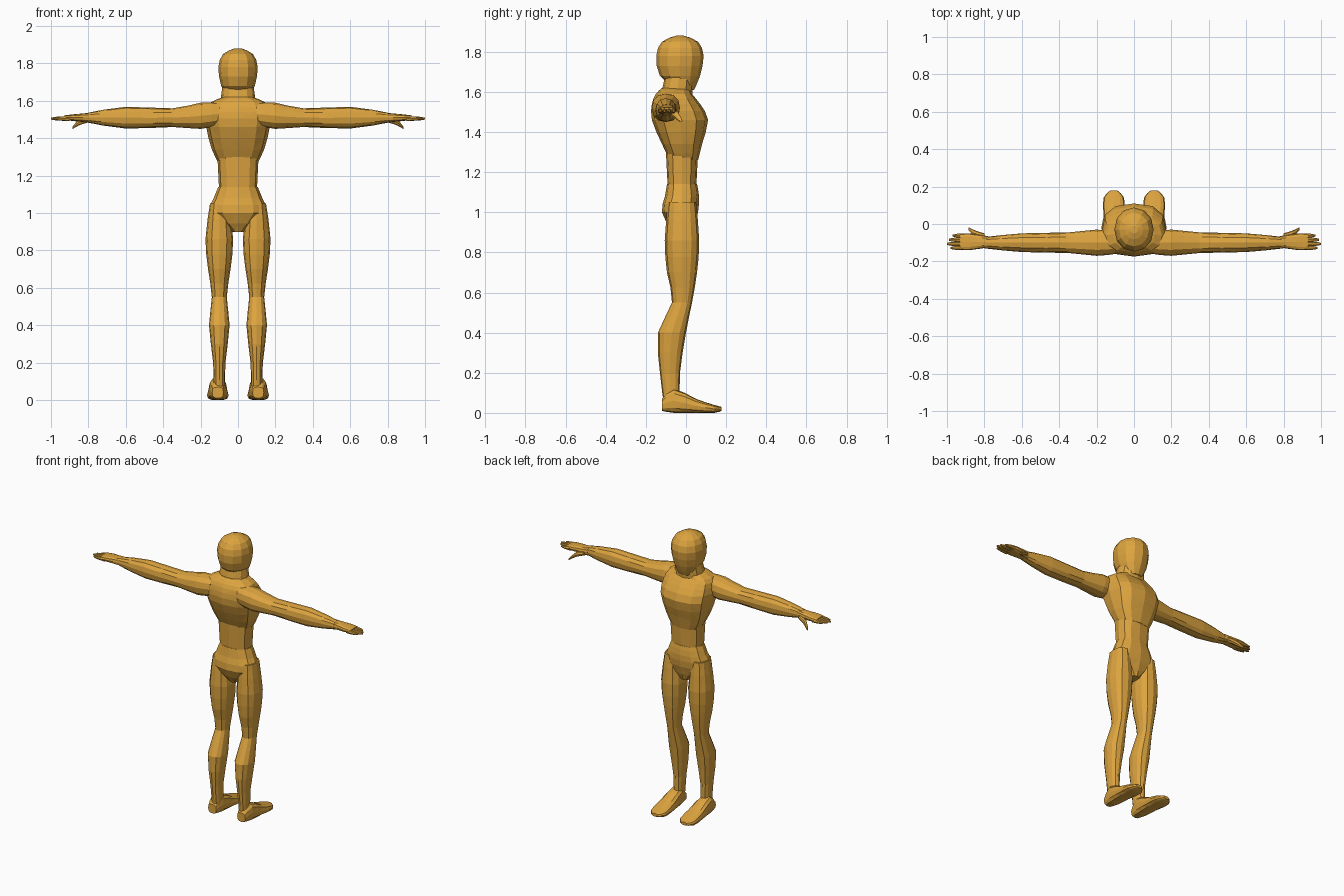
import bpy
import bmesh
from math import cos, sin, pi, copysign
from mathutils import Vector

cube = bpy.data.objects.get("Cube")
if cube:
    bpy.data.objects.remove(cube, do_unlink=True)

COLOUR = (0.72, 0.37, 0.05, 1)
ochre = bpy.data.materials.new("ochre")
ochre.use_nodes = True
ochre.diffuse_color = COLOUR
ochre.node_tree.nodes["Principled BSDF"].inputs["Base Color"].default_value = COLOUR


def rounded(value, power):
    """Superellipse coordinate: a higher power gives a squarer section."""
    return copysign(abs(value) ** (2 / power), value)


def with_midpoints(keys):
    """Add a smoothly curved section halfway between each pair of sections."""
    padded = [keys[0]] + keys + [keys[-1]]
    sections = [keys[0]]
    for before, start, end, after in zip(padded, keys, keys[1:], padded[3:]):
        bulge = (start + end - before - after) / 16
        sections.append((start + end) / 2 + bulge)
        sections.append(end)
    return sections


def build_section(bm, axis, section, centre, sides, power, flip):
    """One ring of vertices across the axis of a part."""
    along, half_u, half_v, shift_v, shift_u = section
    centre_u, centre_v = centre
    ring = []
    for i in range(sides):
        angle = 2 * pi * i / sides
        point = [centre_u + shift_u + half_u * rounded(cos(angle), power),
                 centre_v + shift_v + half_v * rounded(sin(angle), power)]
        point.insert("xyz".index(axis), along)
        point[0] *= flip
        ring.append(bm.verts.new(point))
    return ring


def loft(name, axis, centre, keys, sides=12, power=2.3, flip=1):
    """Skin key sections along an axis. Each key holds its position on the axis,
    its two half sizes, and optional shifts away from the centre line."""
    full_keys = [Vector(key + (0,) * (5 - len(key))) for key in keys]
    bm = bmesh.new()
    rings = [build_section(bm, axis, section, centre, sides, power, flip)
             for section in with_midpoints(full_keys)]
    for lower, upper in zip(rings, rings[1:]):
        for i in range(sides):
            j = (i + 1) % sides
            bm.faces.new((lower[i], lower[j], upper[j], upper[i]))
    bm.faces.new(rings[0])
    bm.faces.new(rings[-1])
    # triangles keep the faceted look on the curved skin
    bmesh.ops.triangulate(bm, faces=bm.faces[:])
    bmesh.ops.recalc_face_normals(bm, faces=bm.faces[:])
    mesh = bpy.data.meshes.new(name)
    bm.to_mesh(mesh)
    bm.free()
    mesh.materials.append(ochre)
    bpy.context.scene.collection.objects.link(bpy.data.objects.new(name, mesh))


# Head with a narrow jaw, and the neck below it
SPINE = (0, -.03)
loft("head", "z", SPINE, [
    (1.61, .05, .04, .03), (1.68, .09, .1), (1.78, .105, .118),
    (1.85, .08, .09), (1.88, .02, .02)], power=2.1)
loft("neck", "z", SPINE, [(1.56, .1, .08, -.02), (1.7, .08, .07)])

# Broad rib cage leaning back at the shoulders, waist and hips
loft("chest", "z", SPINE, [
    (1.26, .1, .07, .02), (1.34, .14, .1, .01), (1.46, .17, .14),
    (1.54, .17, .12, -.02), (1.59, .15, .09, -.03), (1.62, .08, .07, -.02)], power=2.6)
loft("waist", "z", SPINE, [(1.1, .1, .07, .01), (1.3, .11, .08, .01)], power=2.6)
loft("pelvis", "z", SPINE, [
    (.9, .03, .05, .01), (1, .15, .09), (1.08, .13, .085, .01), (1.14, .105, .075, .01)])

for side, flip in (("left", 1), ("right", -1)):
    # Leg: ankle, calf, knee, thigh and hip
    loft(side + "_leg", "z", (.1, -.03), [
        (.04, .03, .04, -.04), (.2, .033, .05, -.05), (.4, .055, .07, -.04),
        (.55, .04, .05, .01), (.7, .06, .075, .01), (.86, .074, .086, .01),
        (1.05, .05, .07, .01)], flip=flip)

    # Foot: heel, instep and flat rounded toes
    loft(side + "_foot", "y", (.108, 0), [
        (-.12, .03, .03, .04), (-.06, .045, .06, .06), (.05, .055, .035, .035),
        (.14, .055, .02, .02), (.178, .02, .01, .02)], power=2.8, flip=flip)

    # Arm: shoulder, upper arm, forearm and wrist
    loft(side + "_arm", "x", (-.1, 1.51), [
        (.1, .06, .06, .02), (.2, .07, .07, .01), (.35, .055, .05),
        (.6, .05, .058), (.8, .03, .027)], flip=flip)

    # Palm, thumb and four fingers
    loft(side + "_palm", "x", (-.095, 1.51), [
        (.78, .03, .027), (.88, .045, .018), (.93, .042, .012)], power=2.8, flip=flip)
    loft(side + "_thumb", "x", (-.07, 1.5), [
        (.8, .02, .015), (.85, .016, .016, -.015, .02),
        (.885, .008, .006, -.045, .045)], sides=8, flip=flip)
    for number, tip in enumerate((.97, .99, 1, .98)):
        loft(f"{side}_finger_{number + 1}", "x", (-.062 - .022 * number, 1.505), [
            (.9, .011, .013), (tip - .03, .011, .01), (tip, .005, .005)],
            sides=8, flip=flip)
